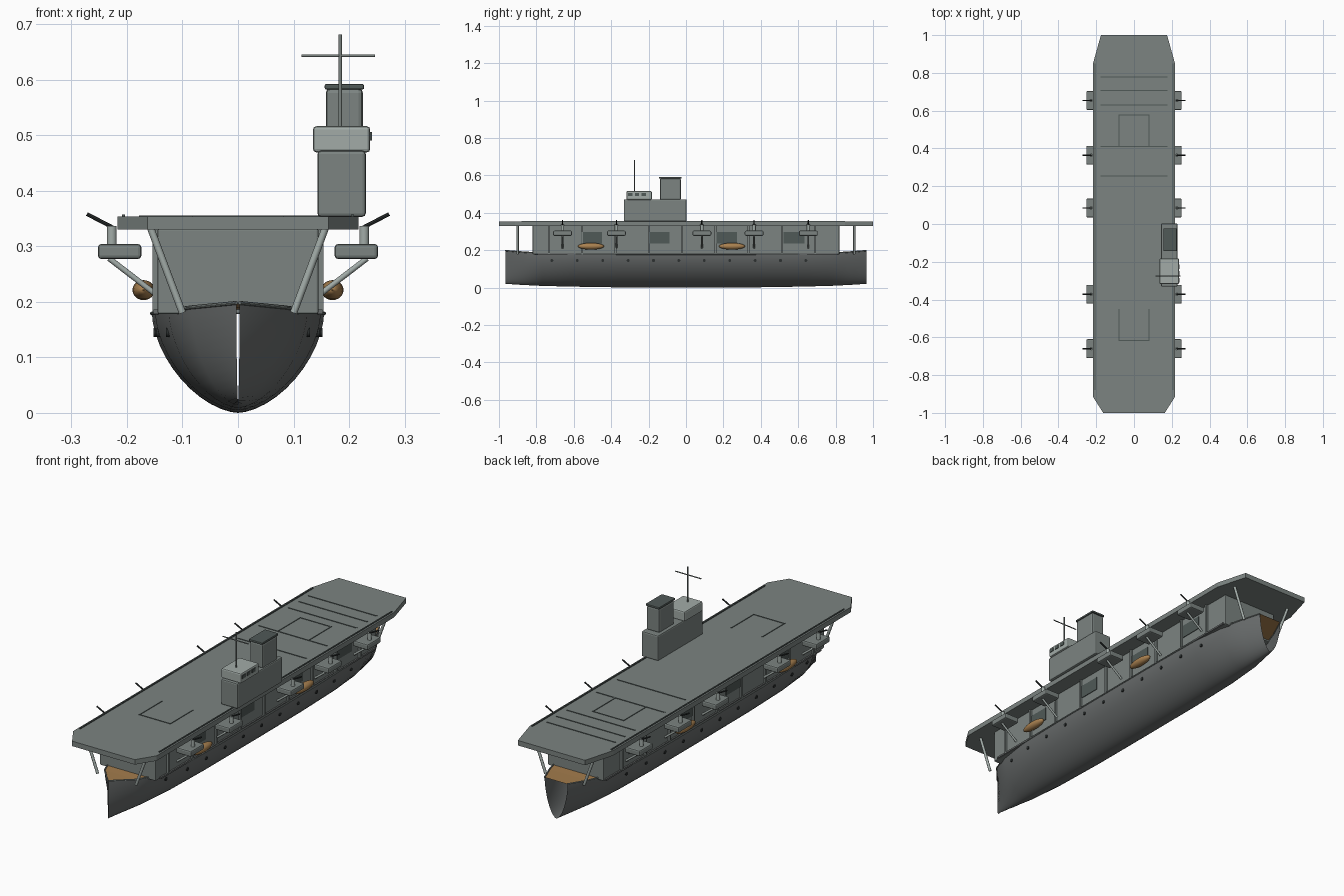
import bpy, bmesh, math
from mathutils import Vector

cube = bpy.data.objects.get("Cube")
if cube:
    bpy.data.objects.remove(cube, do_unlink=True)


def material(name, r, g, b):
    m = bpy.data.materials.new(name)
    m.use_nodes = True
    m.diffuse_color = (r, g, b, 1)
    m.node_tree.nodes["Principled BSDF"].inputs["Base Color"].default_value = (r, g, b, 1)
    return m


HULL = material("hull grey", 0.14, 0.15, 0.15)
GREY = material("deck grey", 0.20, 0.23, 0.22)
LIGHT = material("light grey", 0.36, 0.41, 0.39)
DARK = material("dark slate", 0.08, 0.10, 0.095)
BLACK = material("near black", 0.025, 0.03, 0.03)
WOOD = material("wood", 0.40, 0.22, 0.08)


def finish(name, bm, mat, smooth=False):
    bmesh.ops.recalc_face_normals(bm, faces=bm.faces)
    mesh = bpy.data.meshes.new(name)
    bm.to_mesh(mesh)
    bm.free()
    mesh.materials.append(mat)
    ob = bpy.data.objects.new(name, mesh)
    bpy.context.collection.objects.link(ob)
    if smooth:
        bpy.ops.object.select_all(action='DESELECT')
        ob.select_set(True)
        bpy.context.view_layer.objects.active = ob
        bpy.ops.object.shade_smooth_by_angle(angle=math.radians(40))
    return ob


def box(name, x, y, z, mat, bevel=0):
    """Box from (low, high) ranges on each axis."""
    bm = bmesh.new()
    bmesh.ops.create_cube(bm, size=1)
    for v in bm.verts:
        for i, (lo, hi) in enumerate((x, y, z)):
            v.co[i] = (lo + hi) / 2 + v.co[i] * (hi - lo)
    ob = finish(name, bm, mat)
    if bevel:
        mod = ob.modifiers.new("Bevel", 'BEVEL')
        mod.width, mod.segments = bevel, 2
    return ob


def rod(name, a, b, r, mat, sides=10):
    """Cylinder between two points."""
    a, b = Vector(a), Vector(b)
    bm = bmesh.new()
    bmesh.ops.create_cone(bm, cap_ends=True, segments=sides, radius1=r, radius2=r, depth=(b - a).length)
    turn = (b - a).to_track_quat('Z', 'Y')
    for v in bm.verts:
        v.co = turn @ v.co + (a + b) / 2
    return finish(name, bm, mat, True)


def span(centre, size):
    return (centre - size / 2, centre + size / 2)


def side_range(s, lo, hi):
    return tuple(sorted((s * lo, s * hi)))


# Hull stations: y, half width, keel height, sheer height
STATIONS = [
    (-0.965, 0.003, 0.02, 0.198), (-0.87, 0.085, 0.014, 0.19), (-0.77, 0.125, 0.009, 0.184),
    (-0.6, 0.149, 0.005, 0.18), (-0.35, 0.155, 0.001, 0.179), (0, 0.155, 0, 0.179),
    (0.35, 0.155, 0.001, 0.179), (0.6, 0.15, 0.005, 0.18), (0.77, 0.13, 0.009, 0.184),
    (0.87, 0.1, 0.014, 0.19), (0.965, 0.06, 0.02, 0.198)]
POWER, STEPS = 1.68, 24


def section(t):
    """Unit cross-section: width and depth below the sheer."""
    a = t * math.pi / 2
    c, s = max(math.cos(a), 0), math.sin(abs(a))
    return math.copysign(s ** (2 / POWER), t), c ** (2 / POWER)


def hull_width(y, z):
    for (y0, w0, k0, t0), (y1, w1, k1, t1) in zip(STATIONS, STATIONS[1:]):
        if y0 <= y <= y1:
            f = (y - y0) / (y1 - y0)
            w, k, t = w0 + f * (w1 - w0), k0 + f * (k1 - k0), t0 + f * (t1 - t0)
            return w * (1 - ((t - z) / (t - k)) ** POWER) ** (1 / POWER)


# Hull shell, open at both ends
bm = bmesh.new()
rings = []
for y, w, keel, top in STATIONS:
    ring = []
    for i in range(STEPS + 1):
        u, d = section(2 * i / STEPS - 1)
        ring.append(bm.verts.new((w * u, y, top - (top - keel) * d)))
    rings.append(ring)
for r0, r1 in zip(rings, rings[1:]):
    for i in range(STEPS):
        bm.faces.new((r0[i], r1[i], r1[i + 1], r0[i + 1]))
finish("hull", bm, HULL, True)

# Wooden weather deck
bm = bmesh.new()
rows = [[bm.verts.new((s * w, y, t - 0.001)) for s in (-1, 1)] for y, w, k, t in STATIONS]
for p, q in zip(rows, rows[1:]):
    bm.faces.new((p[0], p[1], q[1], q[0]))
finish("weather_deck", bm, WOOD)

# Gunwale and portholes
for s in (-1, 1):
    for (y0, w0, k0, t0), (y1, w1, k1, t1) in zip(STATIONS, STATIONS[1:]):
        rod("gunwale", (s * w0, y0, t0), (s * w1, y1, t1), 0.0035, GREY, 8)
    for i in range(11):
        y = -0.717 + i * 0.1358
        x = hull_width(y, 0.145)
        rod("porthole", (s * (x - 0.006), y, 0.145), (s * (x + 0.003), y, 0.145), 0.008, BLACK, 12)

# Hangar with ribs and side openings
box("hangar", (-0.145, 0.145), (-0.82, 0.82), (0.178, 0.332), GREY, 0.004)
for s in (-1, 1):
    box("hangar_base_trim", side_range(s, 0.14, 0.152), (-0.79, 0.81), (0.178, 0.186), HULL)
    for i in range(9):
        box("hangar_rib", side_range(s, 0.143, 0.154), span(-0.733 + i * 0.178, 0.01), (0.18, 0.332), GREY)
    for i in range(4):
        box("hangar_opening", side_range(s, 0.143, 0.148), span(-0.505 + i * 0.361, 0.112), (0.235, 0.297), DARK)

# Flight deck
outline = [(0.163, -1), (0.217, -0.915), (0.217, 0.85), (0.175, 1)]
outline += [(-x, y) for x, y in reversed(outline)]
bm = bmesh.new()
face = bm.faces.new([bm.verts.new((x, y, 0.33)) for x, y in outline])
new = bmesh.ops.extrude_face_region(bm, geom=[face])["geom"]
bmesh.ops.translate(bm, vec=(0, 0, 0.0235), verts=[g for g in new if isinstance(g, bmesh.types.BMVert)])
finish("flight_deck", bm, GREY)

# Deck markings, lift outlines and edge strips
MARK = (0.353, 0.3555)
for y in (0.255, 0.41, 0.63, 0.707, 0.778):
    box("arrester_wire", (-0.178, 0.178), span(y, 0.006), MARK, DARK)
for s in (-1, 1):
    box("deck_edge_strip", span(s * 0.206, 0.006), (-0.88, 0.85), (0.353, 0.357), DARK)
    for y in ((-0.62, -0.45), (0.41, 0.58)):
        box("lift_side_line", span(s * 0.08, 0.005), y, MARK, DARK)
for y in (-0.617, 0.577):
    box("lift_end_line", (-0.08, 0.08), span(y, 0.005), MARK, DARK)

# Deck struts, gun sponsons and boats on both sides
for s in (-1, 1):
    for y in (-0.9, 0.9):
        rod("deck_strut", (s * 0.157, y, 0.332), (s * 0.1, y, 0.18), 0.0065, LIGHT)
    for y in (-0.66, -0.372, 0.085, 0.364, 0.654):
        box("gun_sponson", side_range(s, 0.174, 0.252), span(y, 0.1), (0.277, 0.304), GREY, 0.006)
        rod("sponson_brace", (s * 0.232, y, 0.278), (s * 0.146, y, 0.212), 0.005, LIGHT)
        rod("gun_mount", (s * 0.227, y, 0.303), (s * 0.227, y, 0.336), 0.009, LIGHT)
        rod("gun_barrel", (s * 0.222, y, 0.332), (s * 0.272, y, 0.358), 0.0035, BLACK, 8)
    for y in (-0.508, 0.246):
        bm = bmesh.new()
        bmesh.ops.create_uvsphere(bm, u_segments=20, v_segments=12, radius=1)
        for v in bm.verts:
            v.co = (s * 0.17 + v.co.x * 0.02, y + v.co.y * 0.07, 0.221 + v.co.z * 0.018)
        finish("lifeboat", bm, WOOD, True)

# Island
box("island_base", (0.143, 0.23), (-0.332, 0.003), (0.353, 0.472), GREY, 0.006)
box("bridge", (0.135, 0.238), (-0.318, -0.183), (0.469, 0.516), LIGHT, 0.006)
for y in (-0.298, -0.262, -0.226):
    box("bridge_window", (0.235, 0.241), span(y, 0.024), (0.49, 0.506), DARK)
box("funnel", (0.158, 0.225), (-0.14, -0.027), (0.468, 0.584), GREY, 0.008)
box("funnel_cap", (0.156, 0.227), (-0.144, -0.023), (0.582, 0.592), DARK, 0.003)
rod("mast", (0.184, -0.275, 0.513), (0.184, -0.275, 0.681), 0.003, GREY)
rod("mast_yard", (0.114, -0.275, 0.643), (0.247, -0.275, 0.643), 0.0025, GREY)
